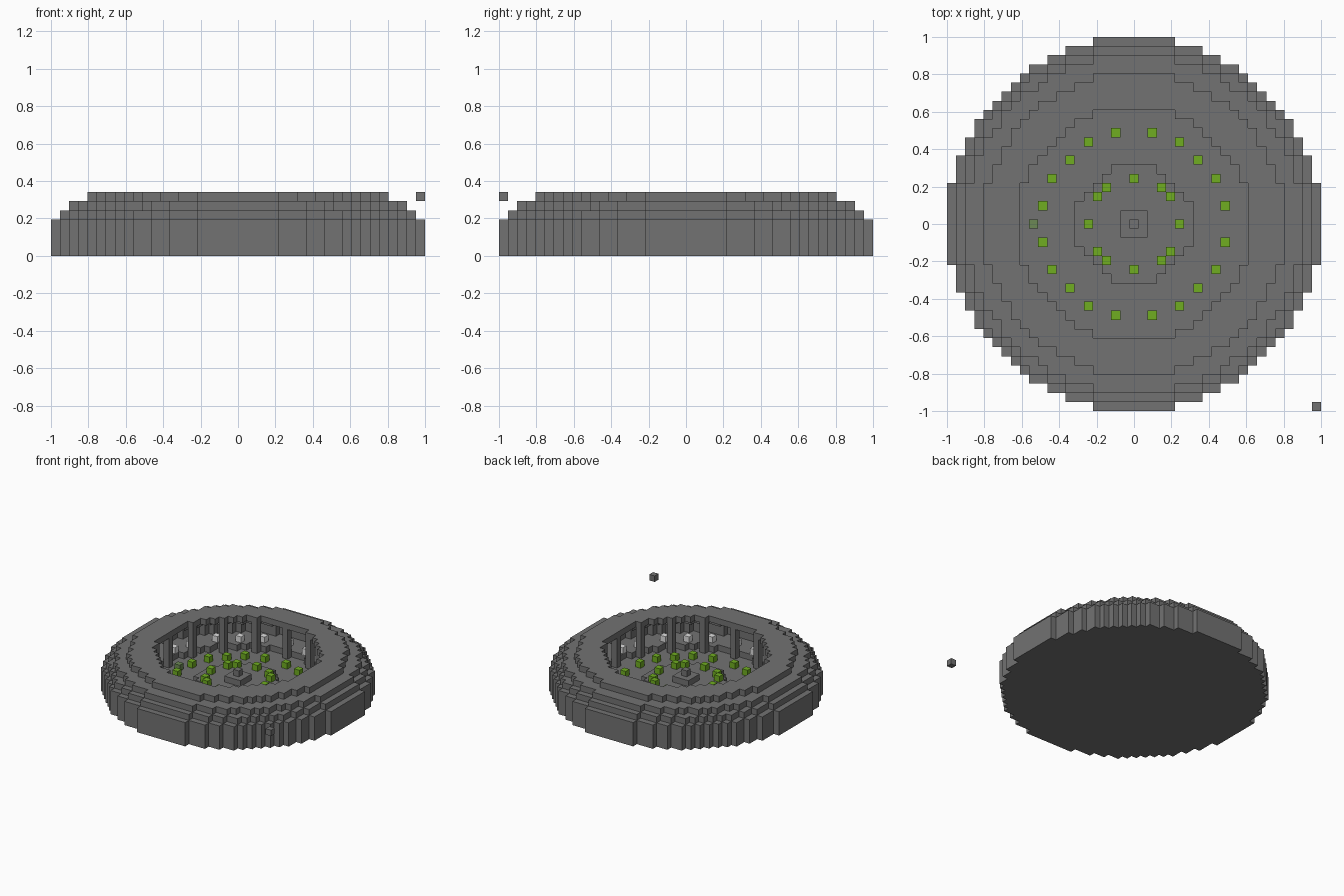
import bpy, bmesh, math
from mathutils import Vector

if "Cube" in bpy.data.objects:
    bpy.data.objects.remove(bpy.data.objects["Cube"], do_unlink=True)

U = 2 / 41   # edge of one block
R = 20       # arena radius in blocks


def material(name, rgb):
    m = bpy.data.materials.new(name)
    m.use_nodes = True
    m.diffuse_color = (*rgb, 1)
    m.node_tree.nodes["Principled BSDF"].inputs["Base Color"].default_value = (*rgb, 1)
    return m


stone = material("stone grey", (0.17, 0.17, 0.17))
leaf = material("leaf green", (0.16, 0.42, 0.015))
moss = material("dull green", (0.15, 0.25, 0.09))
pale = material("pale grey", (0.75, 0.75, 0.75))


def blocks(name, cells, mat):
    """Make one mesh from the exposed sides of a set of grid cells."""
    cells = set(cells)
    bm = bmesh.new()
    for c in cells:
        for axis in range(3):
            for s in (-1, 1):
                n = [0, 0, 0]
                n[axis] = s
                if tuple(a + b for a, b in zip(c, n)) in cells:
                    continue
                n = Vector(n)
                u = Vector((n.y, n.z, n.x))
                v = n.cross(u)
                mid = Vector(c) + Vector((0, 0, 0.5)) + n / 2
                corners = [mid + (u * a + v * b) / 2
                           for a, b in ((-1, -1), (1, -1), (1, 1), (-1, 1))]
                bm.faces.new([bm.verts.new(p * U) for p in corners])
    bmesh.ops.remove_doubles(bm, verts=bm.verts, dist=U / 100)
    me = bpy.data.meshes.new(name)
    bm.to_mesh(me)
    bm.free()
    me.materials.append(mat)
    ob = bpy.data.objects.new(name, me)
    bpy.context.collection.objects.link(ob)
    return ob


def ring(inner, outer, levels):
    """Grid cells of a flat ring; an inner radius of -1 gives a disc."""
    span = range(-R, R + 1)
    return [(x, y, z) for x in span for y in span for z in levels
            if inner < math.hypot(x, y) <= outer]


def circle(radius, count, levels, offset=0):
    """Single cells spread around a circle and snapped to the grid."""
    turns = [math.tau * (i + offset) / count for i in range(count)]
    return [(round(radius * math.cos(t)), round(radius * math.sin(t)), z)
            for t in turns for z in levels]


def mirrored(points, z):
    """Repeat cells over both axes and the diagonal."""
    return [(sx * a, sy * b, z) for x, y in points for a, b in ((x, y), (y, x))
            for sx in (-1, 1) for sy in (-1, 1)]


# Base and stepped outer shell
blocks("floor", ring(-1, 20.5, [0]), stone)
blocks("outer_wall", ring(17.5, 20.5, range(1, 4)), stone)
blocks("lower_ledge", ring(16.5, 19.5, [4]), stone)
blocks("upper_ledge", ring(15.5, 18.5, [5]), stone)
blocks("roof_ring", ring(12.67, 16.5, [6]), stone)

# Stand and pillars below the roof
blocks("stand", ring(13.6, 17.5, [1]), stone)
blocks("pillars", circle(13, 16, range(1, 6)), stone)
blocks("spectators", circle(14.7, 24, [2], 0.3), pale)

# Central stage
blocks("stage", ring(-1, 6.35, [1]), stone)
blocks("plinth", ring(-1, 1.5, [2]), stone)
blocks("plinth_top", [(0, 0, 3)], stone)

# Planting around and on the stage
blocks("outer_shrubs", mirrored([(2, 10), (5, 9), (7, 7)], 1), leaf)
blocks("inner_shrubs", mirrored([(0, 5), (3, 4)], 2), leaf)
blocks("dull_shrub", [(-11, 0, 1)], moss)

# Loose block floating beside the roof
blocks("floating_block", [(R, -R, 6)], stone)
